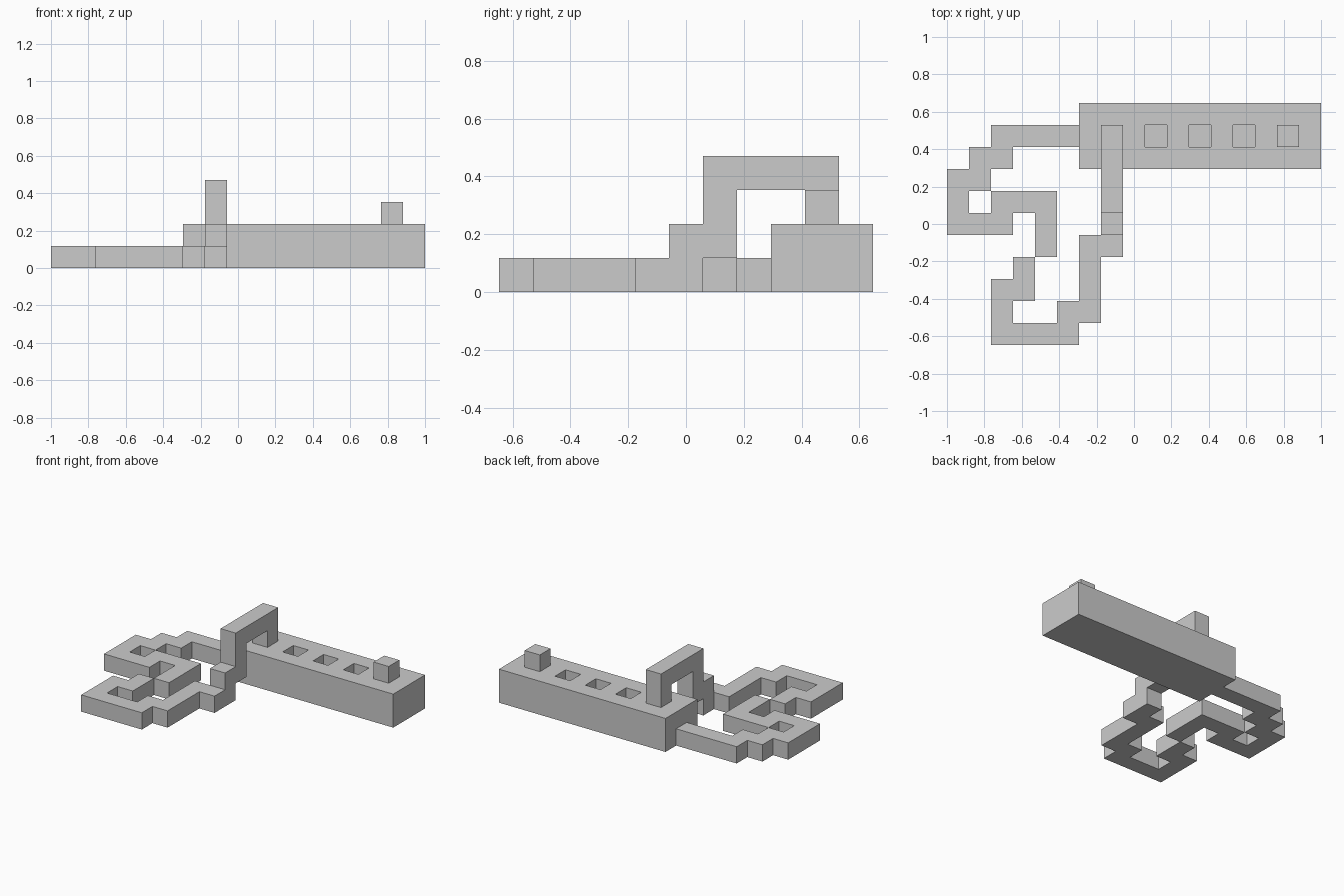
import bpy
from mathutils import Vector

if "Cube" in bpy.data.objects:
    bpy.data.objects.remove(bpy.data.objects["Cube"])

U = 2 / 17                      # one block
ORIGIN = Vector((-8.5, -5.5, 0))
SIDES = {                       # outward direction: face corners (counter-clockwise)
    (1, 0, 0): ((1, 0, 0), (1, 1, 0), (1, 1, 1), (1, 0, 1)),
    (-1, 0, 0): ((0, 0, 0), (0, 0, 1), (0, 1, 1), (0, 1, 0)),
    (0, 1, 0): ((0, 1, 0), (0, 1, 1), (1, 1, 1), (1, 1, 0)),
    (0, -1, 0): ((0, 0, 0), (1, 0, 0), (1, 0, 1), (0, 0, 1)),
    (0, 0, 1): ((0, 0, 1), (1, 0, 1), (1, 1, 1), (0, 1, 1)),
    (0, 0, -1): ((0, 0, 0), (0, 1, 0), (1, 1, 0), (1, 0, 0)),
}


def block(x0, x1, y0, y1, z0=0, z1=1):
    """All grid cells inside a box."""
    return {(x, y, z) for x in range(x0, x1) for y in range(y0, y1) for z in range(z0, z1)}


def build(name, cells):
    """Make an object from the exposed faces of a set of cells."""
    index, faces = {}, []
    for c in sorted(cells):
        for n, corners in SIDES.items():
            if tuple(a + b for a, b in zip(c, n)) not in cells:
                pts = [tuple(a + b for a, b in zip(c, k)) for k in corners]
                faces.append([index.setdefault(p, len(index)) for p in pts])
    mesh = bpy.data.meshes.new(name)
    mesh.from_pydata([(Vector(p) + ORIGIN) * U for p in index], [], faces)
    obj = bpy.data.objects.new(name, mesh)
    bpy.context.collection.objects.link(obj)
    return obj


# Long body with three open sockets in the top
body = block(6, 17, 8, 11, 0, 2)
for x in (9, 11, 13):
    body -= block(x, x + 1, 9, 10, 1, 2)
build("socket_body", body)

# Short peg at the far end
build("end_peg", block(15, 16, 9, 10, 2, 3))

# Winding cord lying on the ground: x0, x1, y0, y1 of each run
runs = [(2, 6, 9, 10), (1, 3, 8, 9), (0, 2, 7, 8), (0, 1, 5, 7), (1, 3, 5, 6),
        (2, 5, 6, 7), (4, 5, 4, 6), (3, 4, 2, 4), (2, 3, 0, 3), (3, 6, 0, 1),
        (5, 6, 1, 2), (6, 7, 1, 5), (7, 8, 4, 6)]
cord = set().union(*(block(*r) for r in runs))
build("ground_cord", cord)

# Cord end rising in an arch and plugging into the body
arch = block(7, 8, 5, 6, 1, 2) | block(7, 8, 6, 7, 1, 4)
arch |= block(7, 8, 7, 10, 3, 4) | block(7, 8, 9, 10, 2, 3)
build("plug_arch", arch)
